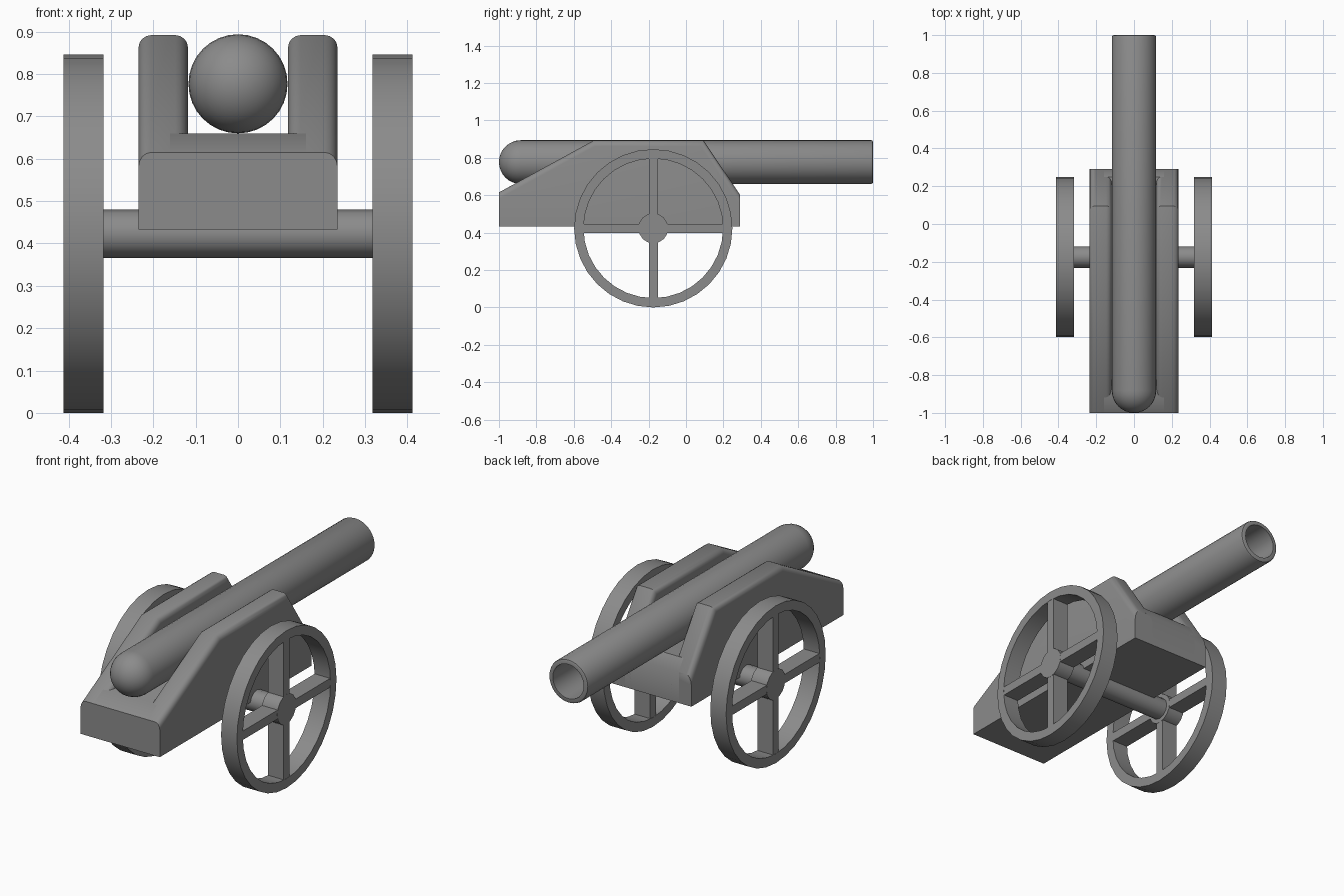
import bpy, bmesh, math
from mathutils import Vector

cube = bpy.data.objects.get("Cube")
if cube:
    bpy.data.objects.remove(cube)

grey = bpy.data.materials.new("iron grey")
grey.use_nodes = True
colour = (0.26, 0.26, 0.26, 1)
grey.diffuse_color = colour
grey.node_tree.nodes["Principled BSDF"].inputs["Base Color"].default_value = colour

WHEEL_R = 0.423
AXLE = Vector((0, -0.175, WHEEL_R))


def finish(name, bm, angle=35):
    bmesh.ops.recalc_face_normals(bm, faces=bm.faces)
    mesh = bpy.data.meshes.new(name)
    bm.to_mesh(mesh)
    bm.free()
    mesh.materials.append(grey)
    ob = bpy.data.objects.new(name, mesh)
    bpy.context.collection.objects.link(ob)
    bpy.ops.object.select_all(action='DESELECT')
    ob.select_set(True)
    bpy.context.view_layer.objects.active = ob
    bpy.ops.object.shade_smooth_by_angle(angle=math.radians(angle))
    return ob


def lathe(name, profile, axis, centre, sides=32, closed=False):
    """Revolve (radius, distance) points about the x or y axis."""
    bm = bmesh.new()
    axis = Vector(axis)
    up = Vector((0, 0, 1))
    side = axis.cross(up)
    rings = []
    for r, t in profile:
        if r == 0:
            rings.append([bm.verts.new(centre + axis * t)] * sides)
            continue
        angles = [2 * math.pi * i / sides for i in range(sides)]
        rings.append([bm.verts.new(centre + axis * t + r * (up * math.cos(a) + side * math.sin(a)))
                      for a in angles])
    pairs = list(zip(rings, rings[1:]))
    if closed:
        pairs.append((rings[-1], rings[0]))
    for a, b in pairs:
        for i in range(sides):
            j = (i + 1) % sides
            bm.faces.new(dict.fromkeys((a[i], a[j], b[j], b[i])))
    return finish(name, bm)


def slab(name, outline, x0, x1, bevel=0):
    """Extrude a (y, z) outline along x, optionally rounding its upper edges."""
    bm = bmesh.new()
    face = bm.faces.new([bm.verts.new((x0, y, z)) for y, z in outline])
    out = bmesh.ops.extrude_face_region(bm, geom=[face])
    moved = [v for v in out["geom"] if isinstance(v, bmesh.types.BMVert)]
    bmesh.ops.translate(bm, verts=moved, vec=(x1 - x0, 0, 0))
    if bevel:
        edges = [e for e in bm.edges
                 if abs(e.verts[0].co.x - e.verts[1].co.x) < 0.001
                 and min(v.co.z for v in e.verts) > 0.5]
        bmesh.ops.bevel(bm, geom=edges, offset=bevel, segments=4, profile=0.5, affect='EDGES')
    return finish(name, bm)


def box(name, centre, size):
    bm = bmesh.new()
    bmesh.ops.create_cube(bm, size=1)
    bmesh.ops.scale(bm, vec=size, verts=bm.verts)
    bmesh.ops.translate(bm, vec=centre, verts=bm.verts)
    return finish(name, bm)


# Barrel: domed breech, straight tube, slightly rounded muzzle, open bore
R = 0.117
dome = [(R * math.sin(a), R - 1 - R * math.cos(a))
        for a in (math.pi / 2 * i / 8 for i in range(1, 9))]
muzzle = [(R, 0.99), (R - 0.003, 0.997), (R - 0.01, 1), (0.092, 1), (0.092, -0.2), (0, -0.2)]
lathe("barrel", [(0, -1)] + dome + muzzle, (0, 1, 0), Vector((0, 0, 0.777)))

# Carriage: two rounded cheeks joined by a bed
BOTTOM, FLOOR, TOP = 0.433, 0.66, 0.892
cheek = [(-1, BOTTOM), (-1, 0.615), (-0.495, TOP), (0.095, TOP), (0.29, 0.6), (0.29, BOTTOM)]
bed = [(-1, BOTTOM), (-1, 0.615), (-0.918, FLOOR), (0.25, FLOOR), (0.29, 0.6), (0.29, BOTTOM)]
slab("carriage_bed", bed, -0.16, 0.16)
for side, s in (("left", 1), ("right", -1)):
    slab(side + "_cheek", cheek, s * 0.118, s * 0.235, bevel=0.03)

# Axle
lathe("axle", [(0, -0.34), (0.057, -0.34), (0.057, 0.34), (0, 0.34)], (1, 0, 0), AXLE, sides=12)

# Wheels: rim, hub and four spokes on each side
IN, OUT = 0.318, 0.412
MID, DEPTH = (IN + OUT) / 2, OUT - IN
for side, s in (("left", 1), ("right", -1)):
    ax = (s, 0, 0)
    lathe(side + "_wheel_rim", [(WHEEL_R, IN), (WHEEL_R, OUT), (0.373, OUT), (0.373, IN)],
          ax, AXLE, closed=True)
    lathe(side + "_wheel_hub", [(0, IN), (0.08, IN), (0.08, OUT), (0, OUT)], ax, AXLE, sides=16)
    hub = AXLE + Vector((s * MID, 0, 0))
    box(side + "_upright_spokes", hub, (DEPTH - 0.002, 0.048, 0.76))
    box(side + "_level_spokes", hub, (DEPTH - 0.002, 0.76, 0.048))
